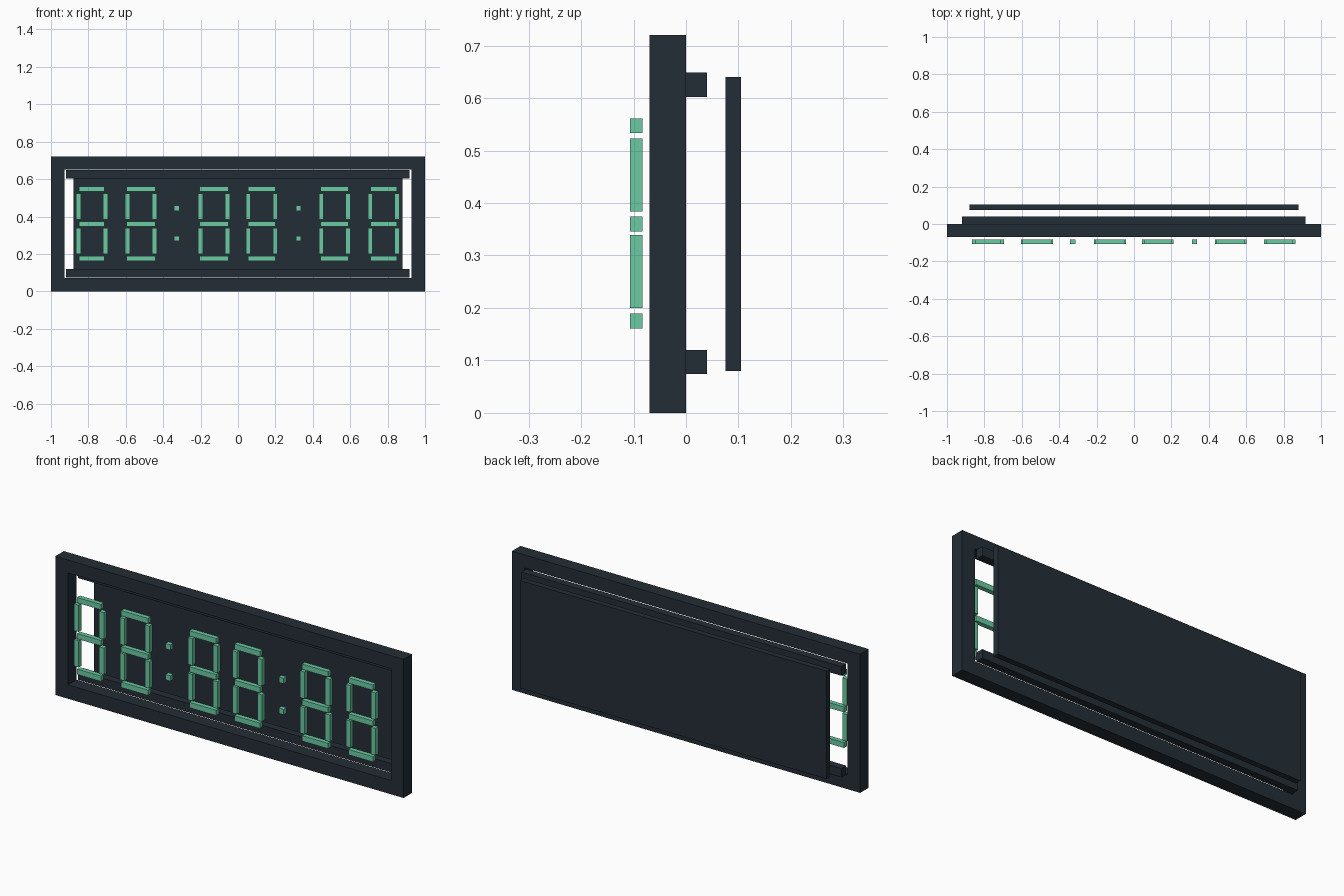
import bpy
import bmesh

if "Cube" in bpy.data.objects:
    bpy.data.objects.remove(bpy.data.objects["Cube"], do_unlink=True)


def material(name, color):
    m = bpy.data.materials.new(name)
    m.diffuse_color = color
    m.use_nodes = True
    m.node_tree.nodes["Principled BSDF"].inputs["Base Color"].default_value = color
    return m


DARK = material("dark slate", (0.017, 0.027, 0.037, 1))
GREEN = material("mint green", (0.147, 0.597, 0.371, 1))


def finish(name, bm, mat):
    bmesh.ops.recalc_face_normals(bm, faces=bm.faces[:])
    mesh = bpy.data.meshes.new(name)
    bm.to_mesh(mesh)
    bm.free()
    mesh.materials.append(mat)
    obj = bpy.data.objects.new(name, mesh)
    bpy.context.collection.objects.link(obj)
    return obj


def add_box(bm, x, y, z):
    """Add a box spanning the given (low, high) ranges."""
    spans = (x, y, z)
    verts = bmesh.ops.create_cube(bm, size=1)["verts"]
    for v in verts:
        for i, (lo, hi) in enumerate(spans):
            v.co[i] = hi if v.co[i] > 0 else lo


def box(name, x, y, z, mat):
    bm = bmesh.new()
    add_box(bm, x, y, z)
    return finish(name, bm, mat)


def rect_loop(bm, x, y, z):
    vs = [bm.verts.new((a, y, b))
          for a, b in ((-x, z[0]), (x, z[0]), (x, z[1]), (-x, z[1]))]
    return [bm.edges.new((vs[i], vs[(i + 1) % 4])) for i in range(4)]


# Front frame: a flat rectangular ring, extruded to depth
bm = bmesh.new()
edges = rect_loop(bm, 1, -0.07, (0, 0.72)) + rect_loop(bm, 0.927, -0.07, (0.072, 0.652))
bmesh.ops.bridge_loops(bm, edges=edges)
ext = bmesh.ops.extrude_face_region(bm, geom=bm.faces[:], use_keep_orig=True)
for g in ext["geom"]:
    if isinstance(g, bmesh.types.BMVert):
        g.co.y = 0
finish("front_frame", bm, DARK)

# Rails and rear panel
box("upper_rail", (-0.92, 0.917), (0, 0.04), (0.602, 0.649), DARK)
box("lower_rail", (-0.92, 0.917), (0, 0.04), (0.074, 0.12), DARK)
box("back_panel", (-0.88, 0.88), (0.075, 0.105), (0.08, 0.64), DARK)

# Seven-segment digits
DEPTH = (-0.107, -0.083)
HALF, THICK = 0.085, 0.026
digits = [(-0.781, 0.068), (-0.519, 0.077), (-0.128, 0.077),
          (0.127, 0.073), (0.517, 0.075), (0.779, 0.07)]
for n, (cx, bar) in enumerate(digits, 1):
    bm = bmesh.new()
    for z in (0.161, 0.346, 0.533):
        add_box(bm, (cx - bar, cx + bar), DEPTH, (z, z + 0.028))
    for z in ((0.2, 0.339), (0.384, 0.523)):
        add_box(bm, (cx - HALF, cx - HALF + THICK), DEPTH, z)
        add_box(bm, (cx + HALF - THICK, cx + HALF), DEPTH, z)
    finish(f"digit_{n}", bm, GREEN)

# Colon dots
for side, cx in (("right", -0.328), ("left", 0.323)):
    bm = bmesh.new()
    for z in (0.283, 0.444):
        add_box(bm, (cx - 0.014, cx + 0.014), DEPTH, (z - 0.014, z + 0.014))
    finish(f"{side}_colon", bm, GREEN)
